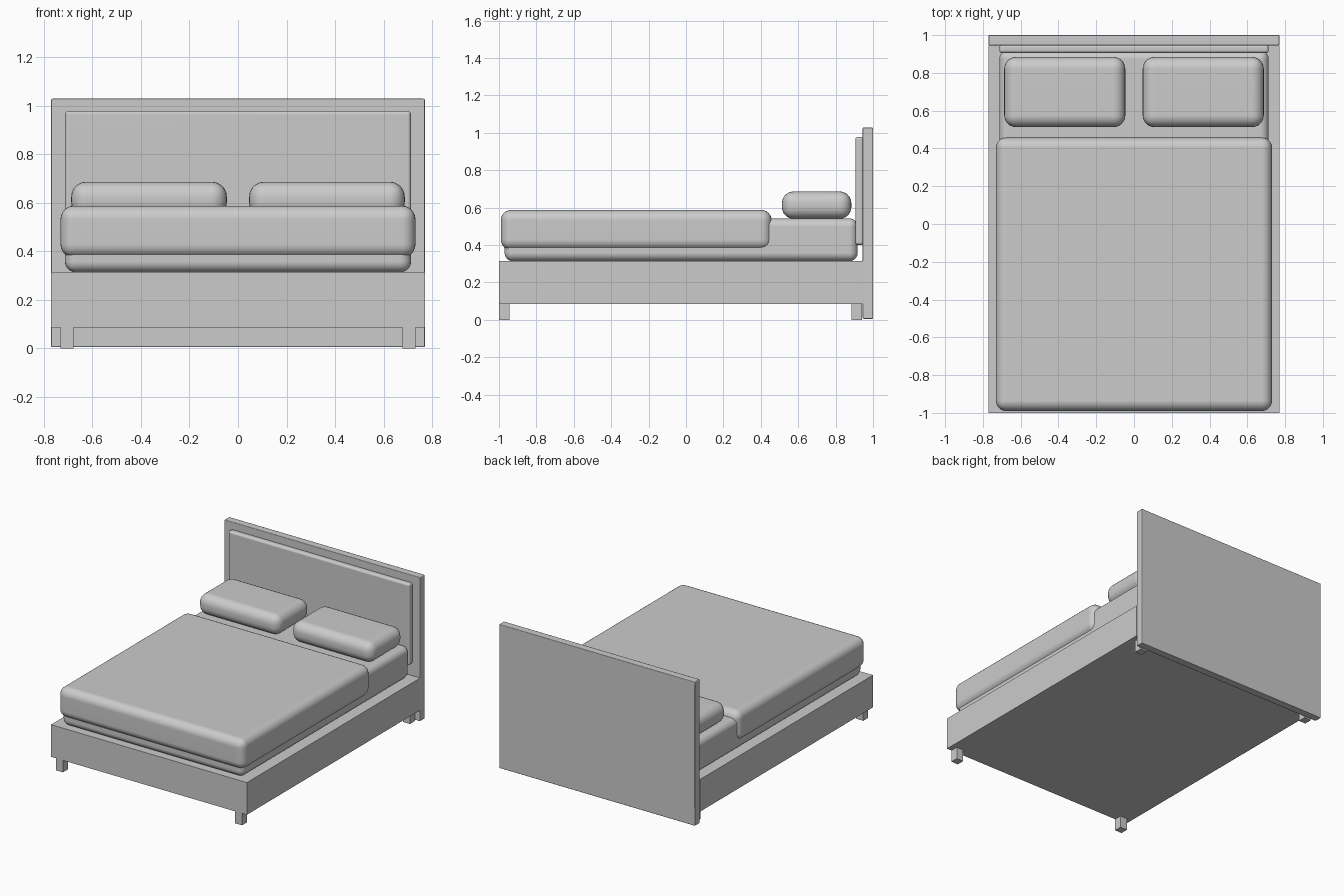
import bpy
import bmesh
from mathutils import Vector

cube = bpy.data.objects.get("Cube")
if cube:
    bpy.data.objects.remove(cube, do_unlink=True)

# One plain grey for the whole bed
grey = bpy.data.materials.new("plain grey")
grey.use_nodes = True
colour = (0.6, 0.6, 0.6, 1)
grey.diffuse_color = colour
grey.node_tree.nodes["Principled BSDF"].inputs["Base Color"].default_value = colour


def box(name, low, high, radius=0, segments=1):
    """Box between two corners, with rounded edges if a radius is given."""
    low, high = Vector(low), Vector(high)
    mesh = bpy.data.meshes.new(name)
    bm = bmesh.new()
    bmesh.ops.create_cube(bm, size=1)
    for v in bm.verts:
        v.co *= 1.0
        v.co = Vector([c * s for c, s in zip(v.co, high - low)])
    bm.to_mesh(mesh)
    bm.free()
    mesh.materials.append(grey)
    obj = bpy.data.objects.new(name, mesh)
    obj.location = (low + high) / 2
    bpy.context.collection.objects.link(obj)
    if radius:
        bevel = obj.modifiers.new("rounding", "BEVEL")
        bevel.width = radius
        bevel.segments = segments
    if segments > 1:
        bpy.ops.object.select_all(action="DESELECT")
        obj.select_set(True)
        bpy.context.view_layer.objects.active = obj
        bpy.ops.object.shade_smooth()
        normals = obj.modifiers.new("flat panels", "WEIGHTED_NORMAL")
        normals.keep_sharp = True
    return obj


# Base and headboard
box("bed_frame", (-0.77, -1, 0.085), (0.77, 0.945, 0.314))
box("headboard", (-0.77, 0.945, 0.005), (0.77, 1, 1.028), 0.005, 2)
box("headboard_padding", (-0.713, 0.905, 0.4), (0.713, 0.95, 0.978), 0.015, 4)

# Bedding
box("mattress", (-0.713, -0.97, 0.313), (0.713, 0.918, 0.542), 0.045, 6)
box("blanket", (-0.731, -0.99, 0.373), (0.731, 0.458, 0.587), 0.055, 6)

# Left and right pairs
for side, label in ((1, "left"), (-1, "right")):
    inner, outer = sorted((side * 0.046, side * 0.687))
    box(f"{label}_pillow", (inner, 0.513, 0.54), (outer, 0.884, 0.686), 0.062, 6)
    inner, outer = sorted((side * 0.677, side * 0.732))
    for end, y in (("front", -1), ("back", 0.885)):
        box(f"{label}_{end}_leg", (inner, y, 0), (outer, y + 0.055, 0.09))
